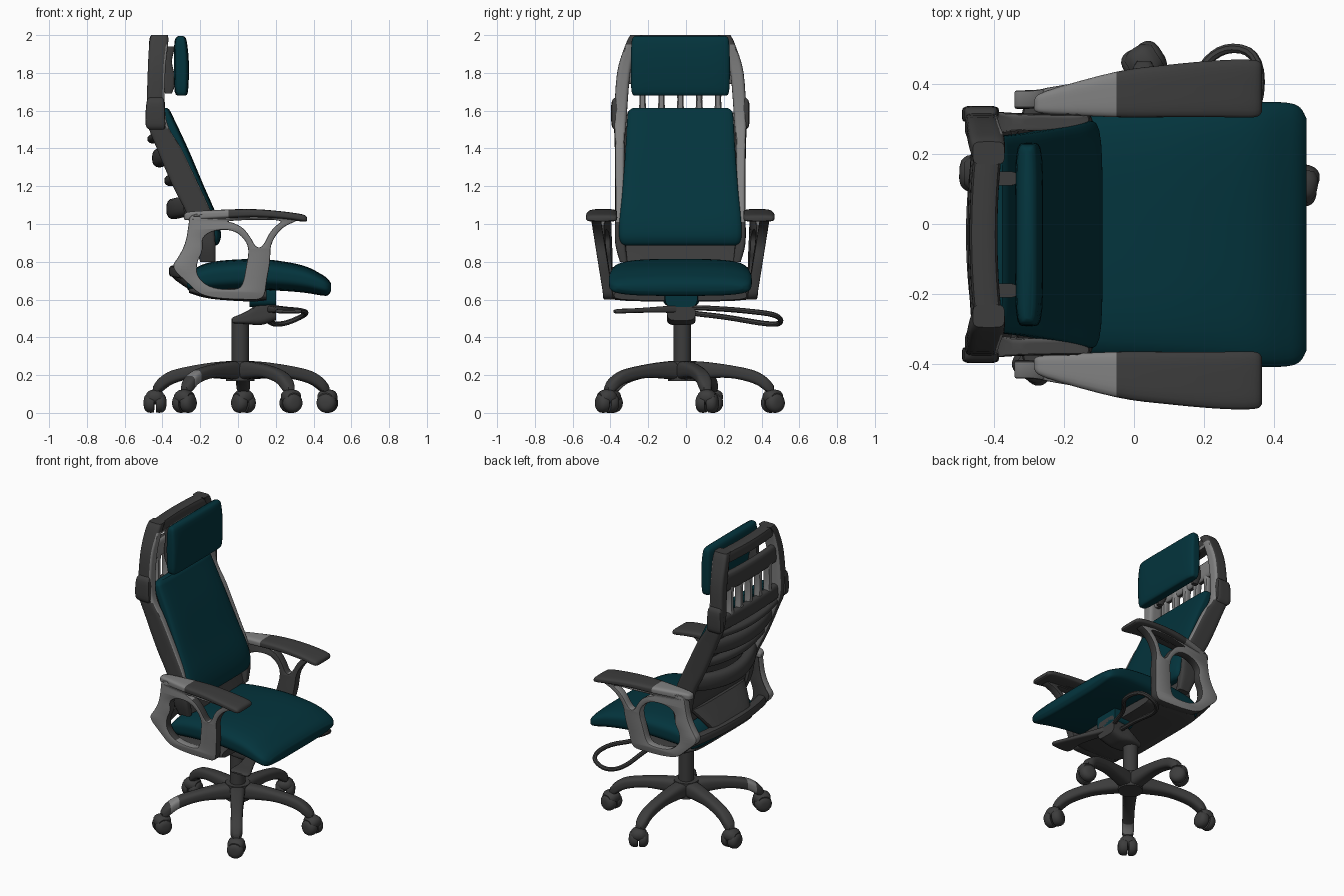
import bpy, bmesh, math
from mathutils import Matrix

if "Cube" in bpy.data.objects:
    bpy.data.objects.remove(bpy.data.objects["Cube"])

CY = -0.03                       # symmetry plane of the chair
SIDES = ((-1, "right"), (1, "left"))


def material(name, rgb):
    m = bpy.data.materials.new(name)
    m.diffuse_color = (*rgb, 1)
    m.use_nodes = True
    m.node_tree.nodes["Principled BSDF"].inputs["Base Color"].default_value = m.diffuse_color
    return m


TEAL = material("teal fabric", (0.001, 0.034, 0.046))
DARK = material("dark plastic", (0.046, 0.046, 0.046))
GREY = material("grey plastic", (0.22, 0.22, 0.22))


def finish(name, bm, mat, mat2=None, rule=None, xf=None, angle=40, recalc=True):
    if recalc:
        bmesh.ops.recalc_face_normals(bm, faces=bm.faces)
    bm.normal_update()
    if rule:
        for f in bm.faces:
            f.material_index = int(rule(f))
    if xf:
        bm.transform(xf)
    me = bpy.data.meshes.new(name)
    bm.to_mesh(me)
    bm.free()
    me.materials.append(mat)
    if mat2:
        me.materials.append(mat2)
    ob = bpy.data.objects.new(name, me)
    bpy.context.collection.objects.link(ob)
    bpy.ops.object.select_all(action='DESELECT')
    bpy.context.view_layer.objects.active = ob
    ob.select_set(True)
    bpy.ops.object.shade_smooth_by_angle(angle=math.radians(angle))
    return ob


def spline(rows, steps):
    """Catmull-Rom interpolation of section rows."""
    out = []
    for i in range(len(rows) - 1):
        a, b, c, d = (rows[max(0, min(len(rows) - 1, i + k))] for k in (-1, 0, 1, 2))
        for s in range(steps):
            t = s / steps
            out.append([0.5 * (2*q + (r-p)*t + (2*p-5*q+4*r-w)*t*t + (3*q-p-3*r+w)*t**3)
                        for p, q, r, w in zip(a, b, c, d)])
    return out + [list(rows[-1])]


def loft(name, mat, axis, rows, n=4, seg=32, steps=4, **kw):
    """Rounded-box sections (t, u0, u1, v0, v1) swept along one axis."""
    order = {'x': lambda t, u, v: (t, u, v), 'y': lambda t, u, v: (u, t, v),
             'z': lambda t, u, v: (u, v, t)}[axis]
    bm = bmesh.new()
    rings = []
    for t, u0, u1, v0, v1 in spline(rows, steps):
        ring = []
        for k in range(seg):
            a = 2 * math.pi * (k + 0.5) / seg
            c, s = math.cos(a), math.sin(a)
            r = (abs(c) ** n + abs(s) ** n) ** (-1 / n)
            ring.append(bm.verts.new(order(t, (u0+u1)/2 + (u1-u0)/2*c*r, (v0+v1)/2 + (v1-v0)/2*s*r)))
        rings.append(ring)
    for p, q in zip(rings, rings[1:]):
        for k in range(seg):
            j = (k + 1) % seg
            bm.faces.new((p[k], p[j], q[j], q[k]))
    bm.faces.new(rings[0])
    bm.faces.new(rings[-1])
    return finish(name, bm, mat, **kw)


def curve_bmesh(curve):
    ob = bpy.data.objects.new("helper", curve)
    bpy.context.collection.objects.link(ob)
    me = bpy.data.meshes.new_from_object(ob.evaluated_get(bpy.context.evaluated_depsgraph_get()))
    bm = bmesh.new()
    bm.from_mesh(me)
    bpy.data.objects.remove(ob)
    bpy.data.meshes.remove(me)
    bmesh.ops.remove_doubles(bm, verts=bm.verts, dist=0.0003)
    return bm


def add_spline(curve, pts):
    sp = curve.splines.new('NURBS')
    sp.points.add(len(pts) - 1)
    for p, co in zip(sp.points, pts):
        p.co = (*co, 1)
    sp.use_cyclic_u, sp.order_u, sp.resolution_u = True, 3, 5


def centred(rows):
    """(t, u0, u1, half width) -> sections symmetric about the chair plane."""
    return [(t, a, b, CY - w, CY + w) for t, a, b, w in rows]


# Seat cushion
loft("seat", TEAL, 'x', [(x, CY - w, CY + w, a, b) for x, a, b, w in (
    (-.27, .66, .70, .30), (-.25, .64, .74, .33), (-.2, .635, .78, .345), (-.1, .64, .805, .35),
    (.1, .65, .815, .36), (.25, .645, .80, .37), (.36, .635, .775, .378), (.44, .622, .735, .376),
    (.475, .622, .71, .362), (.493, .645, .685, .33))], n=3.5, seg=48)
loft("seat_underside", TEAL, 'x', [(.06, -.12, .07, .56, .67), (.2, -.11, .06, .56, .67)], steps=1)
loft("seat_pan", DARK, 'x', [(-.26, CY-.3, CY+.3, .635, .67), (-.15, CY-.38, CY+.38, .605, .66),
                             (.05, CY-.38, CY+.38, .59, .66), (.15, CY-.35, CY+.35, .595, .65)])

# Back cushion and headrest
loft("back_cushion", TEAL, 'z', centred([
    (.885, -.15, -.12, .29), (.9, -.18, -.10, .315), (.95, -.19, -.09, .325), (1.05, -.2, -.115, .32),
    (1.2, -.26, -.18, .305), (1.4, -.35, -.265, .29), (1.57, -.42, -.345, .28),
    (1.6, -.42, -.36, .27), (1.615, -.41, -.375, .25)]), n=5, seg=48)
loft("headrest", TEAL, 'z', centred([
    (1.68, -.31, -.285, .235), (1.7, -.335, -.265, .258), (1.85, -.34, -.26, .262),
    (1.97, -.335, -.272, .257), (1.995, -.315, -.29, .24)]), n=6, seg=48)

# Back frame: side rails, shell, crossbars, struts and ribs
grey_front = lambda f: f.normal.x > 0.5 and 1.0 < f.calc_center_median().z < 1.94
rail = ((.8, -.2, -.12, .28, .32), (.9, -.235, -.12, .29, .345), (1.05, -.27, -.14, .295, .345),
        (1.2, -.345, -.205, .295, .345), (1.4, -.43, -.3, .295, .347), (1.55, -.48, -.38, .285, .35),
        (1.8, -.478, -.385, .265, .335), (1.95, -.47, -.37, .23, .29), (2.0, -.46, -.37, .2, .265))
for s, side in SIDES:
    loft(f"{side}_back_rail", DARK, 'z', [(z, a, b, CY + s*i, CY + s*o) for z, a, b, i, o in rail], n=5,
         mat2=GREY, rule=lambda f: grey_front(f) or (f.normal.y * s < -.5 and 1 < f.calc_center_median().z < 1.94))
    loft(f"{side}_adjuster", DARK, 'z', [
        (1.5, -.47, -.39, CY+s*.33, CY+s*.35), (1.53, -.49, -.385, CY+s*.32, CY+s*.365),
        (1.64, -.485, -.39, CY+s*.32, CY+s*.365), (1.67, -.47, -.4, CY+s*.32, CY+s*.345)], n=6)
    loft(f"{side}_headrest_bracket", DARK, 'z', [
        (1.69, -.385, -.35, CY+s*.15, CY+s*.18), (1.76, -.41, -.33, CY+s*.14, CY+s*.18),
        (1.86, -.40, -.35, CY+s*.14, CY+s*.18), (1.94, -.41, -.33, CY+s*.14, CY+s*.18)], seg=16)
loft("back_shell", DARK, 'z', centred([
    (.8, -.19, -.13, .29), (.9, -.22, -.16, .31), (1.05, -.25, -.19, .31), (1.2, -.31, -.25, .31),
    (1.4, -.40, -.34, .31), (1.52, -.45, -.39, .31)]), n=8)


def bowed_bar(name, x0, x1, z0, z1, w, bow, drop=0, **kw):
    rows = []
    for k in range(-5, 6):
        b = 1 - (k / 5) ** 2
        rows.append((CY + w * k / 5, x0 - bow * b, x1 - bow * b, z0 - drop * b, z1 - drop * b))
    return loft(name, DARK, 'y', rows, steps=2, seg=20, **kw)


for name, x0, x1, z0, z1, w in (("top_crossbar", -.455, -.375, 1.92, 2.0, .255),
                                ("middle_crossbar", -.46, -.41, 1.74, 1.86, .28),
                                ("lower_crossbar", -.46, -.41, 1.49, 1.59, .3)):
    bowed_bar(name, x0, x1, z0, z1, w, .015, mat2=GREY, rule=grey_front)
for k in range(-2, 3):
    y = CY + k * .1
    loft(f"back_strut_{k + 3}", GREY, 'z', [
        (1.56, -.465, -.42, y-.025, y+.025), (1.66, -.465, -.42, y-.016, y+.016),
        (1.77, -.465, -.42, y-.025, y+.025)], seg=16)
for k, (z, x, h, bow) in enumerate(((1.47, -.43, .025, .03), (1.37, -.385, .05, .05),
                                    (1.25, -.33, .03, .04), (1.1, -.27, .055, .09))):
    bowed_bar(f"back_rib_{k + 1}", x - .02, x + .06, z - h, z + h, .31, bow, .02, n=2.5)
bowed_bar("lower_back_bar", -.31, -.25, .71, .77, .385, .055, -.01)
loft("lower_back_link", DARK, 'z', centred([(.64, -.24, -.15, .12), (.72, -.35, -.25, .17),
                                            (.77, -.34, -.25, .2), (.9, -.24, -.16, .28)]))

# Armrests: pierced side frames with pads
OUTER = [(-.25, 1.05), (-.255, 1.0), (-.27, .9), (-.31, .82), (-.35, .77), (-.26, .69), (-.2, .63),
         (-.1, .61), (.05, .605), (.135, .605), (.145, .7), (.165, .8), (.165, .9), (.23, .99),
         (.32, 1.025), (.3, 1.04), (.1, 1.055), (-.1, 1.05)]
HOLE = [(-.2, .93), (-.13, .975), (-.02, .975), (.045, .92), (.065, .86), (.05, .78), (.03, .665),
        (-.02, .645), (-.15, .655), (-.225, .72), (-.225, .8), (-.19, .86)]
UPPER_HOLE = [(-.1, 1.02), (.01, .99), (.06, .93), (.09, .87), (.135, .87), (.18, .97), (.26, 1.025),
              (.1, 1.03)]


def arm_offset(x, z):
    return .385 + .16 * (z - .64) * min(1, max(0, (x + .3) / .4))


for s, side in SIDES:
    cu = bpy.data.curves.new("arm_outline", 'CURVE')
    cu.dimensions, cu.fill_mode = '2D', 'BOTH'
    cu.extrude, cu.bevel_depth, cu.bevel_resolution = .02, .006, 1
    for pts in (OUTER, HOLE, UPPER_HOLE):
        add_spline(cu, [(x, z, 0) for x, z in pts])
    bm = curve_bmesh(cu)
    for v in bm.verts:
        x, z, t = v.co
        v.co = (x, CY + s * (arm_offset(x, z) + t), z)
    if s > 0:
        bmesh.ops.reverse_faces(bm, faces=bm.faces)

    def dark_face(f):            # front edge, underside and inner face
        c = f.calc_center_median()
        inner = s * (c.y - CY) - arm_offset(c.x, c.z) < -.022
        return inner or (abs(f.normal.y) < .9 and (f.normal.x > .4 or f.normal.z < -.7))
    finish(f"{side}_arm_frame", bm, GREY, DARK, dark_face, angle=35, recalc=False)
    loft(f"{side}_arm_pad", DARK, 'x', [(x, CY + s*i, CY + s*o, a, b) for x, i, o, a, b in (
        (-.285, .355, .385, 1.025, 1.05), (-.25, .345, .41, 1.02, 1.066), (-.05, .335, .465, 1.03, 1.077),
        (.1, .335, .485, 1.035, 1.078), (.25, .335, .498, 1.025, 1.065), (.345, .335, .498, 1.012, 1.05),
        (.365, .35, .485, 1.017, 1.035))], mat2=GREY, rule=lambda f: f.calc_center_median().x < -.05)

# Tilt mechanism and levers
loft("tilt_mechanism", DARK, 'x', [(-.03, -.08, .03, .475, .505), (.05, -.1, .05, .47, .54),
                                   (.12, -.1, .05, .465, .59), (.2, -.1, .05, .49, .61)], n=5)
loft("paddle_lever", DARK, 'y', [(-.385, .23, .31, .532, .542), (-.36, .2, .34, .526, .55),
                                 (-.25, .2, .29, .53, .555), (-.05, .14, .2, .53, .57)])
cu = bpy.data.curves.new("lever_path", 'CURVE')
cu.dimensions, cu.bevel_depth, cu.bevel_resolution = '3D', .014, 2
add_spline(cu, [(.13, .0, .53), (.16, .2, .51), (.17, .42, .47), (.25, .51, .47), (.36, .49, .52),
                (.36, .32, .54), (.24, .2, .55), (.18, .0, .56)])
finish("loop_lever", curve_bmesh(cu), DARK)

# Gas column and hub
BX, BY = .012, -.02
for name, r, z0, z1 in (("gas_column", .046, .25, .5), ("base_hub", .075, .17, .275)):
    loft(name, DARK, 'z', [(z0, BX-r, BX+r, BY-r, BY+r), (z1, BX-r, BX+r, BY-r, BY+r)], n=2, steps=1)

# Five base legs with twin-wheel casters
for k in range(5):
    base = Matrix.Translation((BX, BY, 0)) @ Matrix.Rotation(math.radians(88 + 72 * k), 4, 'Z')
    loft(f"base_leg_{k + 1}", DARK, 'x', [(r, -w, w, a, b) for r, w, a, b in (
        (0, .05, .17, .27), (.1, .045, .18, .272), (.25, .038, .185, .253), (.38, .036, .155, .225),
        (.45, .036, .11, .185), (.485, .02, .095, .145))], n=3.5, seg=20, xf=base, mat2=GREY,
        rule=lambda f: k == 2 and .37 < f.calc_center_median().x < .44)
    swivel = base @ Matrix.Translation((.48, 0, 0)) @ Matrix.Rotation(.6 + 1.3 * k, 4, 'Z')
    for s, side in SIDES:
        loft(f"caster_{k + 1}_{side}_wheel", DARK, 'y', [
            (s * y, -r, r, .053 - r, .053 + r) for y, r in
            ((.005, .05), (.02, .053), (.04, .05), (.055, .036), (.06, .015))], n=2, seg=24, steps=2, xf=swivel)
    loft(f"caster_{k + 1}_hood", DARK, 'y', [(-.045, -.035, .035, .05, .105), (-.02, -.05, .05, .045, .122),
         (.02, -.05, .05, .045, .122), (.045, -.035, .035, .05, .105)], n=2.5, seg=20, xf=swivel)
